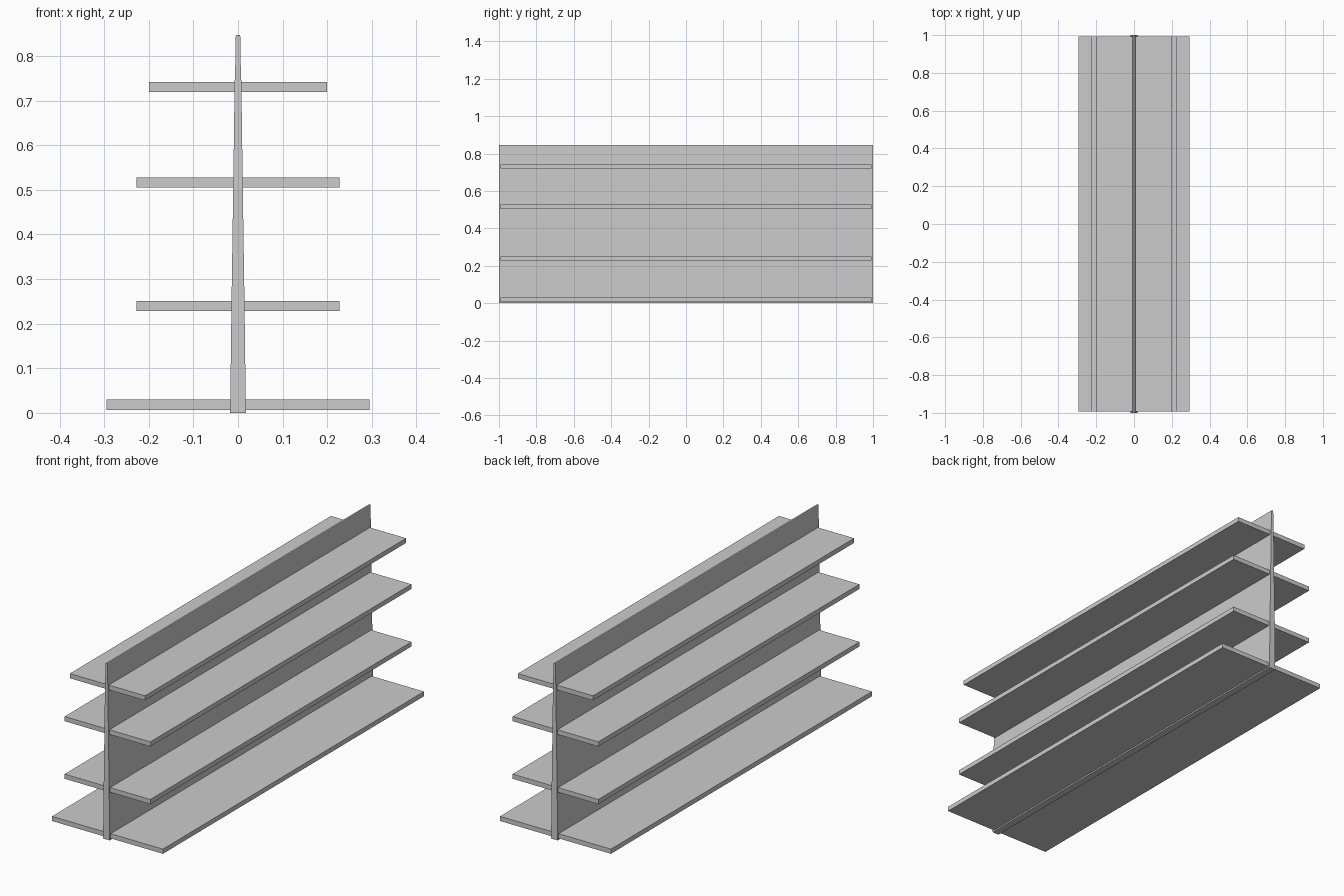
import bpy, bmesh

if "Cube" in bpy.data.objects:
    bpy.data.objects.remove(bpy.data.objects["Cube"])


def extrude_profile(name, pts, half_len):
    """Extrude a closed x-z outline along y, centred on y = 0."""
    bm = bmesh.new()
    face = bm.faces.new([bm.verts.new((x, -half_len, z)) for x, z in pts])
    res = bmesh.ops.extrude_face_region(bm, geom=[face])
    verts = [v for v in res["geom"] if isinstance(v, bmesh.types.BMVert)]
    bmesh.ops.translate(bm, verts=verts, vec=(0, 2 * half_len, 0))
    bmesh.ops.recalc_face_normals(bm, faces=bm.faces[:])
    mesh = bpy.data.meshes.new(name)
    bm.to_mesh(mesh)
    bm.free()
    obj = bpy.data.objects.new(name, mesh)
    bpy.context.collection.objects.link(obj)
    return obj


# Central divider panel, tapering towards the top
side = [(0.0175, 0.0), (0.0165, 0.09), (0.0145, 0.25), (0.0105, 0.52),
        (0.0075, 0.74), (0.0055, 0.80), (0.0052, 0.843), (0.004, 0.847)]
outline = side + [(-x, z) for x, z in reversed(side)]
extrude_profile("divider_panel", outline, 1.0)

# Double-sided shelves: half width, underside height
shelves = [("base_shelf", 0.295, 0.007), ("lower_shelf", 0.228, 0.228),
           ("middle_shelf", 0.228, 0.505), ("top_shelf", 0.2, 0.719)]
for name, w, z in shelves:
    t = 0.0225
    extrude_profile(name, [(-w, z), (w, z), (w, z + t), (-w, z + t)], 0.992)
